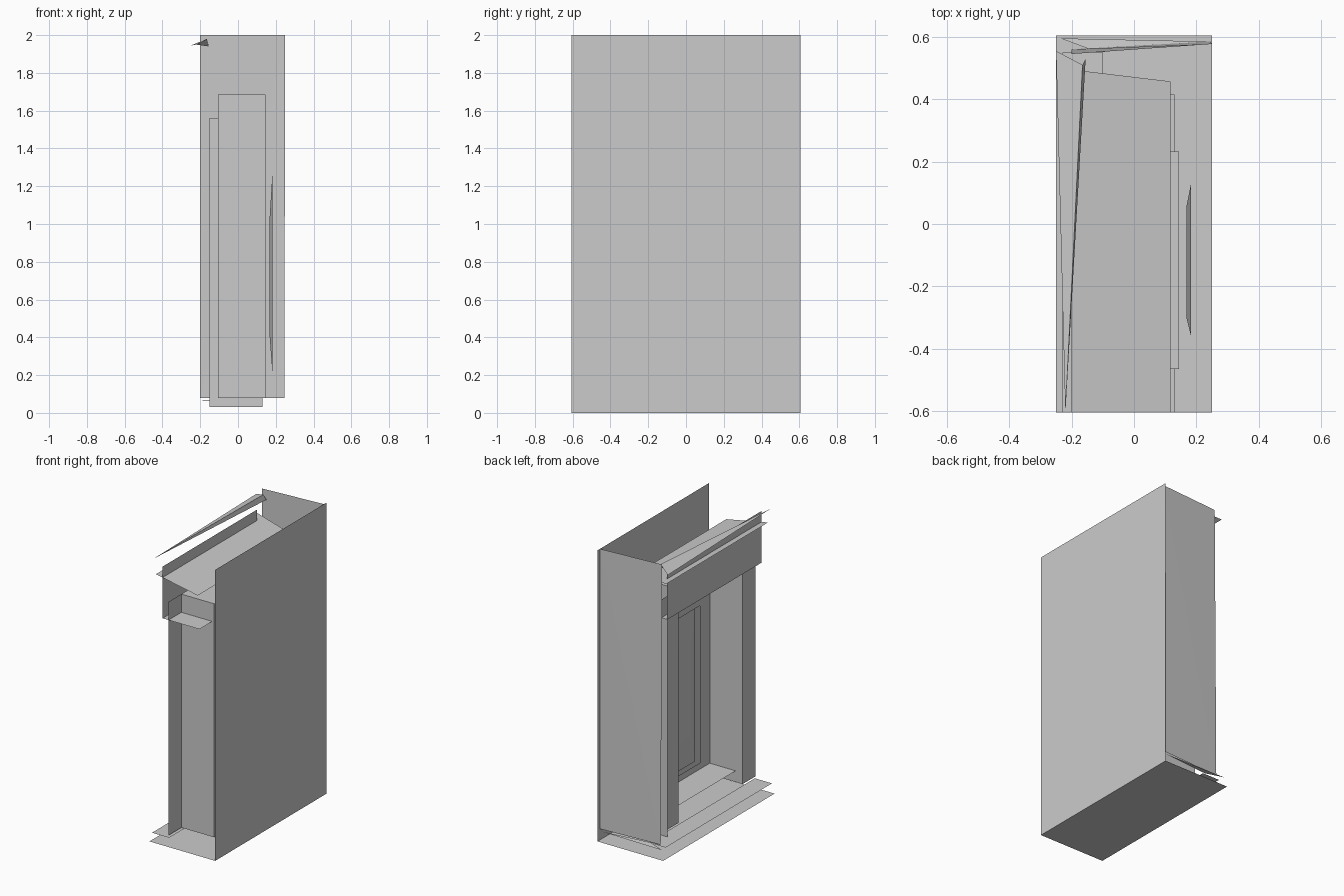
import bpy

if "Cube" in bpy.data.objects:
    bpy.data.objects.remove(bpy.data.objects["Cube"])


def sheet(name, *polys):
    """Mesh of thin flat faces, each given by its corners."""
    verts, faces = [], []
    for p in polys:
        faces.append(list(range(len(verts), len(verts) + len(p))))
        verts += p
    me = bpy.data.meshes.new(name)
    me.from_pydata(verts, [], faces)
    ob = bpy.data.objects.new(name, me)
    bpy.context.collection.objects.link(ob)
    return ob


def rect(axis, pos, a, b):
    """Axis-aligned rectangle; a and b are ranges on the other two axes in order."""
    pts = [(a[0], b[0]), (a[1], b[0]), (a[1], b[1]), (a[0], b[1])]
    return [(*p[:axis], pos, *p[axis:]) for p in pts]


W = 0.605              # half width of the wall section
OPEN = (-0.465, 0.232)  # doorway opening along y
REVEAL = (-0.105, 0.145)
JAMB = (0.08, 1.685)

# Outer shell
sheet("back_wall", rect(0, 0.25, (-W, W), (0, 2)))
sheet("ground_slab", rect(2, 0, (-0.25, 0.25), (-W, W)))
a, b = (0.245, 0.585, 0.08), (-0.2, 0.56, 0.08)
c, d = (-0.2, 0.545, 2.0), (0.25, 0.577, 2.0)
sheet("side_wall", [a, b, d], [b, c, d])
sheet("side_base_trim", [(-0.235, 0.595, 0.065), (0.24, 0.585, 0.065), (-0.115, 0.55, 0.07)])

# Doorway: jamb fronts, reveals and ceiling
sheet("jamb_fronts",
      rect(0, REVEAL[0], (-W, OPEN[0]), JAMB),
      rect(0, REVEAL[0], (OPEN[1], 0.415), JAMB))
sheet("jamb_reveals", *[rect(1, y, REVEAL, JAMB) for y in OPEN])
sheet("doorway_ceiling", rect(2, JAMB[1], REVEAL, OPEN))
sheet("surround_side", rect(1, 0.415, (-0.15, 0.13), (0.03, 1.56)))

# Steps
sheet("lower_step", rect(2, 0.065, (-0.23, -0.1), (-W, 0.55)))
sheet("door_step", rect(2, 0.157, (-0.052, 0.145), OPEN))

# Door frame around a recessed, bevelled panel
X, PY, PZ = 0.145, (-0.36, 0.13), (0.2, 1.28)
sheet("door_frame",
      rect(0, X, (OPEN[0], PY[0]), JAMB),
      rect(0, X, (PY[1], OPEN[1]), JAMB),
      rect(0, X, PY, (JAMB[0], PZ[0])),
      rect(0, X, PY, (PZ[1], JAMB[1])))
outer = rect(0, 0.183, PY, PZ)
inner = rect(0, 0.168, (-0.3, 0.055), (0.4, 1.04))
sheet("door_panel", inner,
      *[[outer[i], outer[i - 1], inner[i - 1], inner[i]] for i in range(4)])

# Lintel: fascia, soffit and sloping hood
sheet("lintel_fascia", rect(0, -0.15, (-W, 0.42), (1.56, 1.915)))
sheet("lintel_soffit", rect(2, 1.56, (-0.15, REVEAL[0]), (-W, 0.415)),
      rect(2, 1.56, (REVEAL[0], 0.13), (-W, OPEN[0])),
      rect(2, 1.56, (REVEAL[0], 0.13), (OPEN[1], 0.415)))
sheet("lintel_hood", [(-0.2, -W, 1.85), (0.117, -W, 1.788),
                      (0.117, 0.457, 1.788), (-0.2, 0.495, 1.85)])

# Cornice slivers tapering to the near end
tip = (-0.22, -W, 1.95)
ridge = (-0.165, 0.51, 1.98)
left, right = (-0.25, 0.555, 1.945), (-0.155, 0.53, 1.94)
sheet("cornice", [left, ridge, tip], [ridge, right, tip])
